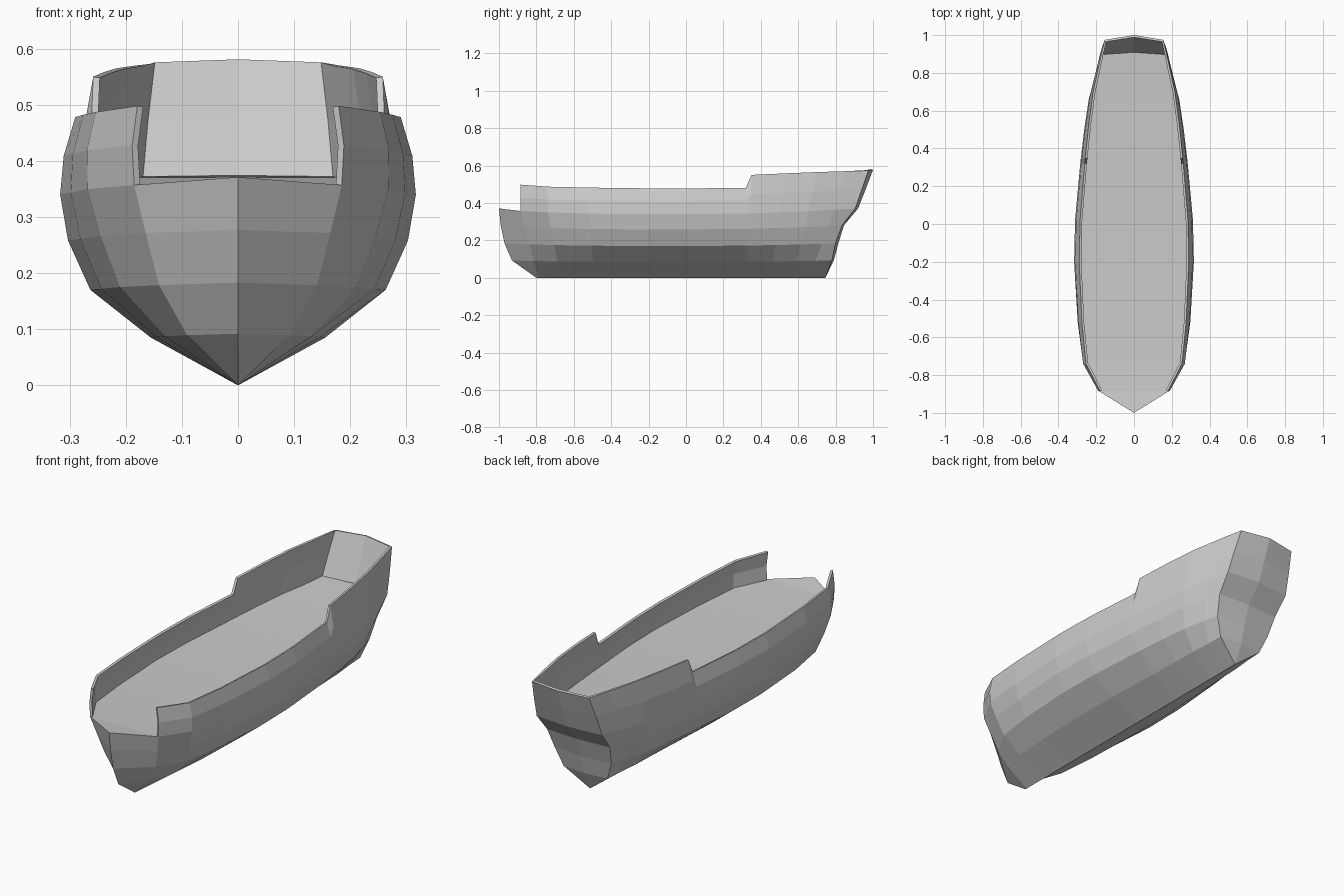
import bpy, bmesh

if "Cube" in bpy.data.objects:
    bpy.data.objects.remove(bpy.data.objects["Cube"])

# Half-section outlines: breadth at seven rows as a fraction of deck breadth
BOW = [0, .49, .76, .89, 1, 1.02, .97]
MID = [0, .49, .83, .956, 1, .98, .915]
STERN = [0, .67, .87, .96, 1, .945, .87]

# Stations: y at keel, y at rail, half breadth, deck z, rail z, end blend
STATIONS = [
    (-.79, -.885, .185, .357, .498, 1),
    (-.67, -.74, .268, .35, .487, .6),
    (-.49, -.52, .298, .343, .482, .2),
    (-.20, -.20, .317, .34, .478, 0),
    (.02, .02, .312, .34, .478, 0),
    (.31, .32, .285, .344, .48, 0),
    (.33, .35, .282, .345, .55, 0),
    (.45, .53, .263, .35, .558, .1),
    (.57, .70, .240, .356, .565, .3),
    (.66, .86, .205, .363, .57, .6)]


def heights(deck, rail):
    return [0, deck * .25, deck * .5, deck * .76, deck, (deck + rail) / 2, rail]


def station(yk, yt, w, deck, rail, blend):
    end = BOW if yk < 0 else STERN
    pts = []
    for r, z in enumerate(heights(deck, rail)):
        f = min(r, 4) / 4 if yk < 0 else r / 6
        x = w * (MID[r] + (end[r] - MID[r]) * blend)
        pts.append((x, yk + (yt - yk) * f, z))
    return pts


def build(name, quads):
    """Make an object from half-side polygons plus their mirror images."""
    bm = bmesh.new()
    for q in quads:
        for s in (1, -1):
            pts = []
            for x, y, z in q:
                p = (x * s, y, z)
                if p not in pts:
                    pts.append(p)
            if len(pts) > 2:
                bm.faces.new([bm.verts.new(p) for p in pts[::s]])
    bmesh.ops.remove_doubles(bm, verts=bm.verts, dist=1e-4)
    bmesh.ops.dissolve_degenerate(bm, edges=bm.edges, dist=1e-4)
    me = bpy.data.meshes.new(name)
    bm.to_mesh(me)
    bm.free()
    ob = bpy.data.objects.new(name, me)
    bpy.context.collection.objects.link(ob)
    return ob


def strip(cols, r0, r1):
    return [[a[r], b[r], b[r + 1], a[r + 1]]
            for a, b in zip(cols, cols[1:]) for r in range(r0, r1)]


# Stem line, and stern transom corner and centre lines
stem = list(zip([0] * 5, [-.80, -.93, -.97, -.99, -1], [0, .092, .183, .277, .371]))
corner_y = [.745, .78, .80, .835, .905, .94, .975]
centre_y = [.745, .79, .815, .845, .92, .96, 1.0]
tz = heights(.37, .573)
corner = [(.178 * w, y, z) for w, y, z in zip(STERN, corner_y, tz)]
centre = [(0, y, z) for y, z in zip(centre_y, tz[:6] + [.577])]
cols = [station(*s) for s in STATIONS] + [corner, centre]

# Hull below deck
build("hull", strip([stem] + cols, 0, 4))

# Raised bulwark around the deck, open at the bow
bulwark = build("bulwark", strip(cols, 4, 6))
mod = bulwark.modifiers.new("thickness", 'SOLIDIFY')
mod.thickness = .012
mod.offset = -1

# Deck
edge = [c[4] for c in [stem] + cols]
build("deck", [[(0, a[1], a[2]), a, b, (0, b[1], b[2])]
               for a, b in zip(edge, edge[1:])])
